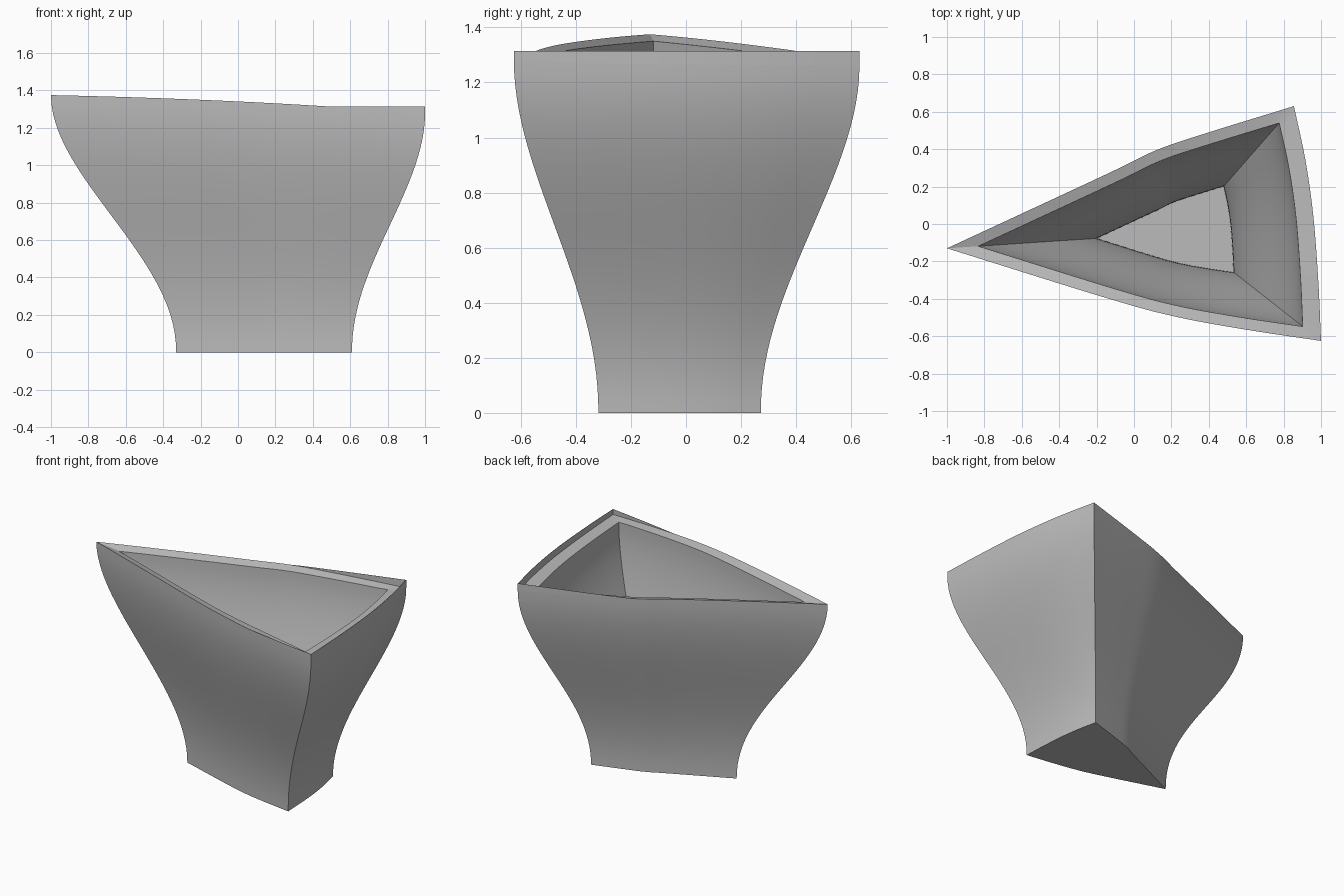
import bpy
import bmesh
from mathutils import Vector

cube = bpy.data.objects.get("Cube")
if cube:
    bpy.data.objects.remove(cube, do_unlink=True)

CENTRE = Vector((0.263, -0.046))   # every cross-section shrinks towards this point
LIP = 1.315                        # level top of the outer shell
FLOOR = 0.08
ROWS = 28

# Rounded triangle outline, one bowed side at a time, counter-clockwise
A, B, C = (-1, -0.13), (1, -0.625), (0.855, 0.63)
SIDES = [
    [A, (-0.15, -0.395), (0.22, -0.495), (0.6, -0.565), B],
    [B, (0.985, -0.3), (0.958, 0.05), (0.915, 0.35), C],
    [C, (0.4, 0.49), (0.12, 0.395), (-0.15, 0.265), A],
]


def smooth_side(points, steps=6):
    """Catmull-Rom curve through the points, without the last one."""
    p = [Vector(q) for q in points]
    p = [2 * p[0] - p[1]] + p + [2 * p[-1] - p[-2]]
    out = []
    for a, b, c, d in zip(p, p[1:], p[2:], p[3:]):
        for i in range(steps):
            t = i / steps
            out.append(0.5 * (2 * b + (c - a) * t + (2 * a - 5 * b + 4 * c - d) * t ** 2
                              + (3 * b - a - 3 * c + d) * t ** 3))
    return out


outline = [p for side in SIDES for p in smooth_side(side)]


def rim_z(p):
    """Gently domed rim that slopes down from the pointed corner."""
    t = (p.x + 1) / 1.95
    return 1.3185 - 0.0535 * p.x - 0.0233 * p.y + 0.05 * t * (1 - t)


def inner_z(p):
    t = min(1, (p.x + 1) / 1.9)
    return rim_z(p) - 0.025 * (1 - t * t)


def ease(u):
    u = u ** 1.06
    return u * u * (3 - 2 * u)


def ring(bm, scale, height):
    """One cross-section; height is a function of the outline point."""
    verts = []
    for p in outline:
        q = CENTRE + (p - CENTRE) * scale
        verts.append(bm.verts.new((q.x, q.y, height(p))))
    return verts


def bridge(bm, low, high):
    n = len(low)
    for i in range(n):
        j = (i + 1) % n
        bm.faces.new((low[i], low[j], high[j], high[i]))


def wall(bm, low_scale, high_scale, low_z, top):
    """S-curved wall lofted between two scaled outlines."""
    rings = []
    for r in range(ROWS + 1):
        u = r / ROWS
        rings.append(ring(bm, low_scale + (high_scale - low_scale) * ease(u),
                          lambda p: low_z + (top(p) - low_z) * u))
    for low, high in zip(rings, rings[1:]):
        bridge(bm, low, high)
    return rings


grey = bpy.data.materials.new("plain_grey")
grey.use_nodes = True
colour = (0.5, 0.5, 0.5, 1)
grey.diffuse_color = colour
grey.node_tree.nodes["Principled BSDF"].inputs["Base Color"].default_value = colour


def finish(bm, name):
    mesh = bpy.data.meshes.new(name)
    bm.to_mesh(mesh)
    bm.free()
    obj = bpy.data.objects.new(name, mesh)
    bpy.context.collection.objects.link(obj)
    mesh.materials.append(grey)
    bpy.ops.object.select_all(action="DESELECT")
    obj.select_set(True)
    bpy.context.view_layer.objects.active = obj
    bpy.ops.object.shade_smooth_by_angle(angle=0.5)
    return obj


# Pot body: outer wall, base, sloping rim, inner wall and floor
bm = bmesh.new()
outer = wall(bm, 0.47, 1.0, 0, rim_z)
inner = wall(bm, 0.365, 0.867, FLOOR, inner_z)
bm.faces.new(list(reversed(outer[0])))
bridge(bm, outer[-1], inner[-1])
bm.faces.new(inner[0])
bmesh.ops.recalc_face_normals(bm, faces=bm.faces)
finish(bm, "pot_body")

# Raised lip: thin level band standing above the rim at the wide end
bm = bmesh.new()
n = len(outline)
top_z = lambda p: max(rim_z(p), LIP)
lip_rings = [ring(bm, 1.0, rim_z), ring(bm, 1.0, top_z),
             ring(bm, 0.997, top_z), ring(bm, 0.997, rim_z)]
for low, high in zip(lip_rings, lip_rings[1:]):
    bridge(bm, low, high)
# drop the stretch where the band has no height
flat = [v for i, p in enumerate(outline)
        if max(rim_z(outline[k % n]) for k in (i - 1, i, i + 1)) >= LIP
        and min(rim_z(outline[k % n]) for k in (i - 1, i, i + 1)) >= LIP
        for v in (r[i] for r in lip_rings)]
bmesh.ops.delete(bm, geom=flat, context="VERTS")
finish(bm, "raised_lip")
